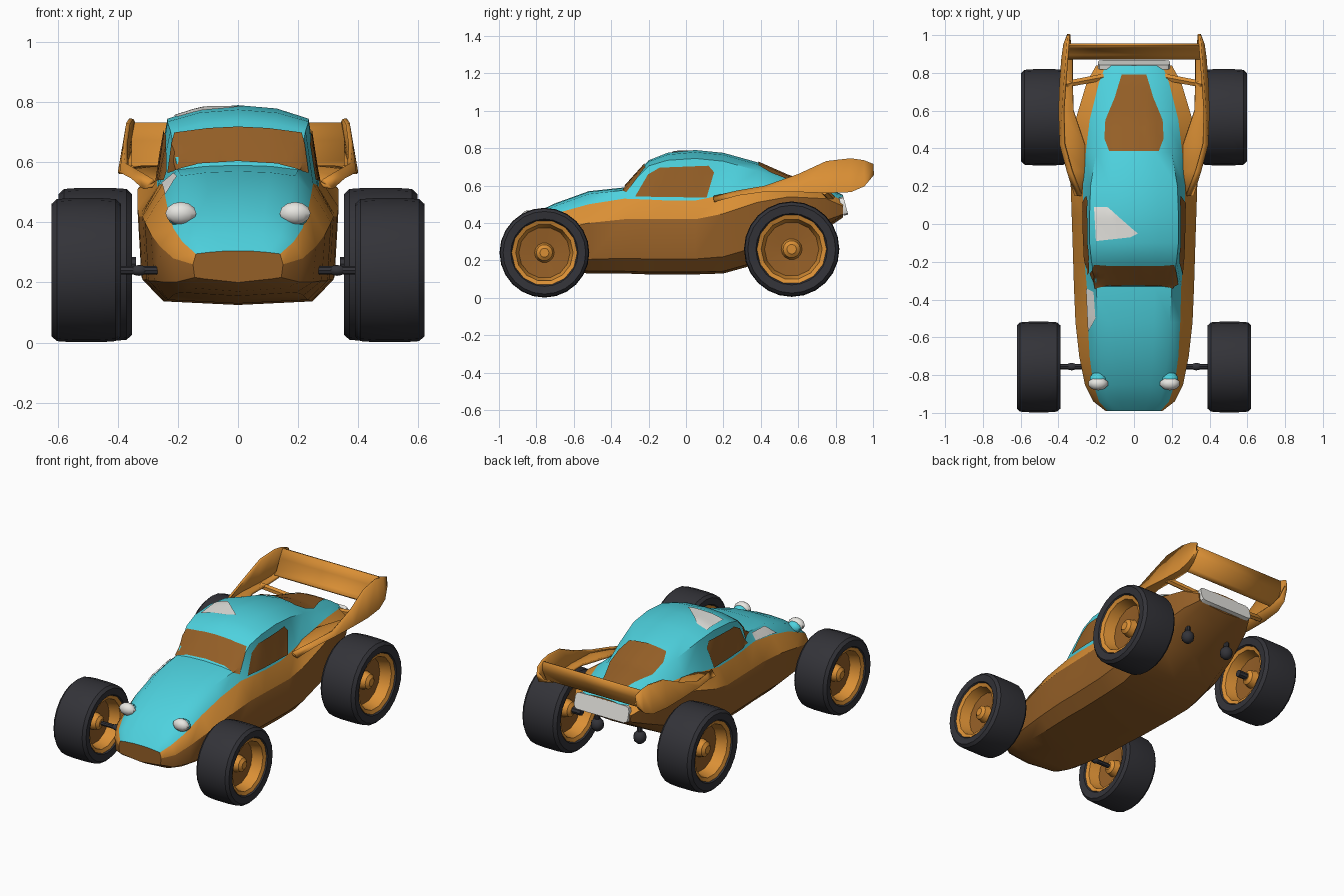
import bpy, bmesh, math
from mathutils import Vector, Matrix
from mathutils.bvhtree import BVHTree

default_cube = bpy.data.objects.get("Cube")
if default_cube:
    bpy.data.objects.remove(default_cube, do_unlink=True)


def make_material(name, rgb):
    mat = bpy.data.materials.new(name)
    mat.use_nodes = True
    colour = (*rgb, 1)
    mat.diffuse_color = colour
    mat.node_tree.nodes["Principled BSDF"].inputs["Base Color"].default_value = colour
    return mat


orange = make_material("orange paint", (0.7, 0.275, 0.035))
brown = make_material("brown paint", (0.3, 0.115, 0.02))
teal = make_material("teal paint", (0.075, 0.64, 0.73))
rubber = make_material("dark rubber", (0.033, 0.033, 0.04))
white = make_material("off white", (0.82, 0.81, 0.77))


def add_object(name, bm, mats, angle=35, outward=True):
    """Turn a bmesh into a shaded object."""
    if outward:
        bmesh.ops.recalc_face_normals(bm, faces=bm.faces)
    mesh = bpy.data.meshes.new(name)
    bm.to_mesh(mesh)
    bm.free()
    obj = bpy.data.objects.new(name, mesh)
    bpy.context.collection.objects.link(obj)
    for mat in mats:
        mesh.materials.append(mat)
    bpy.ops.object.select_all(action="DESELECT")
    obj.select_set(True)
    bpy.context.view_layer.objects.active = obj
    bpy.ops.object.shade_smooth_by_angle(angle=math.radians(angle))
    return obj


def bridge(bm, rings, closed=True):
    """Join neighbouring rings of points with quads; yields (face, column)."""
    rows = [[bm.verts.new(p) for p in ring] for ring in rings]
    count = len(rows[0])
    for a, b in zip(rows, rows[1:]):
        for k in range(count if closed else count - 1):
            n = (k + 1) % count
            yield bm.faces.new((a[k], a[n], b[n], b[k])), k
    if closed:
        bm.faces.new(rows[0])
        bm.faces.new(rows[-1])


# Body shell: y, half width, floor z, waist z, shoulder x, z, upper edge x, z, top z
stations = [
    (-.99, .15, .2, .26, .14, .295, .1, .3, .305),
    (-.94, .215, .17, .28, .185, .335, .14, .355, .36),
    (-.85, .26, .155, .32, .215, .38, .16, .42, .435),
    (-.7, .29, .145, .36, .235, .45, .18, .49, .505),
    (-.52, .31, .13, .4, .245, .5, .19, .555, .57),
    (-.33, .318, .13, .42, .25, .53, .2, .575, .59),
    (-.2, .322, .125, .42, .262, .525, .225, .705, .735),
    (-.1, .325, .125, .42, .267, .52, .235, .735, .775),
    (.05, .33, .125, .42, .27, .52, .235, .745, .79),
    (.2, .335, .13, .45, .27, .55, .23, .73, .775),
    (.38, .335, .18, .51, .255, .58, .2, .68, .725),
    (.55, .31, .26, .54, .235, .59, .17, .62, .65),
    (.75, .25, .37, .53, .185, .56, .14, .575, .59),
    (.84, .2, .43, .49, .15, .52, .12, .54, .55),
]


def body_ring(y, w, floor, waist, xs, zs, xu, zu, top):
    low = floor + (waist - floor) * 0.28
    half = [(0, floor), (w * .75, floor + .012), (w * .96, low), (w, waist),
            (xs, zs), (xu, zu), (xu * .55, zu + (top - zu) * .75), (0, top)]
    full = half + [(-x, z) for x, z in half[-2:0:-1]]
    return [(x, y, z) for x, z in full]


# Brown below the waist, orange shoulder, teal on top
bm = bmesh.new()
for face, column in bridge(bm, [body_ring(*s) for s in stations]):
    face.material_index = 2 if 4 <= column <= 9 else 1 if column in (3, 10) else 0
bmesh.ops.recalc_face_normals(bm, faces=bm.faces)
body_tree = BVHTree.FromBMesh(bm)
add_object("body_shell", bm, [brown, orange, teal])


def plate(name, outline, mat, place, direction):
    """Thin painted panel: a flat outline projected onto the body."""
    direction = Vector(direction)
    bm = bmesh.new()
    bm.faces.new([bm.verts.new((u, v, 0)) for u, v in outline])
    for axis in (0, 1):
        normal = Vector((1 - axis, axis, 0))
        for step in range(-30, 31):
            geom = bm.verts[:] + bm.edges[:] + bm.faces[:]
            bmesh.ops.bisect_plane(bm, geom=geom, plane_co=normal * step * 0.03,
                                   plane_no=normal)
    bmesh.ops.triangulate(bm, faces=bm.faces)
    for vert in bm.verts:
        start = Vector(place(vert.co.x, vert.co.y))
        hit, normal, _, _ = body_tree.ray_cast(start, direction)
        vert.co = hit + normal * 0.006 if hit else start + direction * 2
    bm.normal_update()
    flipped = [f for f in bm.faces if f.normal.dot(direction) > 0]
    bmesh.ops.reverse_faces(bm, faces=flipped)
    add_object(name, bm, [mat], outward=False)


def symmetric(points):
    return points + [(-x, v) for x, v in reversed(points) if x]


def from_top(u, v):
    return (u, v, 2)


# Windows
plate("windscreen", symmetric([(0, .6), (.13, .592), (.23, .562), (.212, .695),
                               (.1, .71), (0, .715)]),
      brown, lambda u, v: (u, -2, v), (0, 1, 0))
plate("rear_window", symmetric([(.13, .385), (.155, .45), (.15, .55), (.1, .67), (.065, .79)]),
      brown, from_top, (0, 0, -1))
side_outline = [(-.27, .54), (-.2, .66), (-.14, .695), (.12, .705), (.15, .67), (.11, .535)]
for side, label in ((1, "left"), (-1, "right")):
    plate(label + "_window", side_outline, brown,
          lambda u, v: (side * 2, u, v), (-side, 0, 0))

# Pale paint patches
plate("roof_patch", [(-.21, .09), (-.14, .09), (.02, -.05), (-.02, -.07), (-.2, -.09)],
      white, from_top, (0, 0, -1))
plate("hood_patch", [(-.25, -.34), (-.21, -.36), (-.2, -.5), (-.24, -.57)],
      white, from_top, (0, 0, -1))


def lathe(name, profile, radius, half_width, centre, mats, segments=24):
    """Spin (radius, width) fractions about the x axis; a second colour fills the dish floor."""
    centre = Vector(centre)
    bm = bmesh.new()
    rings = []
    for k in range(segments):
        a = math.tau * k / segments
        rings.append([centre + Vector((x * half_width, r * radius * math.cos(a),
                      r * radius * math.sin(a))) for r, x in profile])
    list(bridge(bm, rings + [rings[0]]))
    caps = [f for f in bm.faces if len(f.verts) > 4]
    bmesh.ops.delete(bm, geom=caps, context="FACES_ONLY")
    bmesh.ops.remove_doubles(bm, verts=bm.verts, dist=0.0005)
    bm.normal_update()
    for face in bm.faces:
        reach = (face.calc_center_median() - centre).yz.length / radius
        if len(mats) > 1 and abs(face.normal.x) > .7 and .25 < reach < .6:
            face.material_index = 1
    add_object(name, bm, mats)


def rod(name, start, end, radius, mat, sides=8):
    start, end = Vector(start), Vector(end)
    axis = end - start
    turn = axis.to_track_quat("Z", "Y").to_matrix().to_4x4()
    bm = bmesh.new()
    bmesh.ops.create_cone(bm, cap_ends=True, segments=sides, radius1=radius,
                          radius2=radius, depth=axis.length,
                          matrix=Matrix.Translation((start + end) / 2) @ turn)
    add_object(name, bm, [mat])


def ball(name, centre, size, mat):
    bm = bmesh.new()
    bmesh.ops.create_uvsphere(bm, u_segments=10, v_segments=6, radius=1,
                              matrix=Matrix.Translation(centre) @ Matrix.Diagonal((*size, 1)))
    add_object(name, bm, [mat])


tyre_half = [(.7, .8), (.75, .96), (.92, 1), (.985, .85), (1, .4)]
rim_half = [(.73, .9), (.64, .82), (.57, .25), (.22, .18), (.18, .5), (.1, .62), (0, .62)]
tyre_profile = tyre_half + [(r, -x) for r, x in reversed(tyre_half)]
rim_profile = rim_half[::-1] + [(r, -x) for r, x in rim_half]

# Wing side: y, inner x, outer x, lower z, top x, top z
wing_stations = [
    (.15, .26, .31, .515, .28, .54),
    (.28, .26, .35, .55, .33, .57),
    (.42, .26, .388, .57, .37, .595),
    (.6, .32, .395, .57, .375, .66),
    (.75, .325, .39, .565, .365, .73),
    (.88, .325, .38, .57, .355, .745),
    (.95, .335, .37, .6, .35, .735),
    (1, .34, .35, .66, .345, .715),
]


def add_sheet(name, rings, mat):
    bm = bmesh.new()
    list(bridge(bm, rings, closed=False))
    obj = add_object(name, bm, [mat])
    solid = obj.modifiers.new("thickness", "SOLIDIFY")
    solid.thickness = 0.014
    solid.offset = 0


for side, label in ((1, "left_"), (-1, "right_")):
    # Wheels
    for end, centre, radius, half in (("front_", (.505 * side, -.757, .241), .24, .115),
                                      ("rear_", (.475 * side, .565, .26), .255, .122)):
        lathe(label + end + "tyre", tyre_profile, radius, half, centre, [rubber])
        lathe(label + end + "rim", rim_profile, radius, half, centre, [orange, brown], 14)
    # Axles and rear mounts
    rod(label + "front_axle", (.2 * side, -.755, .24), (.47 * side, -.755, .24), .014, rubber)
    ball(label + "axle_joint", (.33 * side, -.755, .24), (.03, .02, .018), rubber)
    rod(label + "rear_stub", (.34 * side, .565, .262), (.45 * side, .565, .262), .022, rubber)
    rod(label + "rear_mount", (.15 * side, .68, .27), (.15 * side, .68, .36), .016, rubber)
    ball(label + "mount_knob", (.15 * side, .68, .28), (.04, .04, .042), rubber)
    # Headlights
    ball(label + "headlight_housing", (.19 * side, -.82, .42), (.046, .036, .036), teal)
    ball(label + "headlight", (.19 * side, -.845, .43), (.054, .036, .038), white)
    # Wing side plate and strut
    add_sheet(label + "wing_plate",
              [[(xi * side, y, zl + .012), (xo * side, y, zl), (xt * side, y, zt)]
               for y, xi, xo, zl, xt, zt in wing_stations], orange)
    rod(label + "wing_strut", (.15 * side, .78, .53), (.36 * side, .74, .57), .02, orange, 6)

# Wing blade across the tail
blade = [(.875, .585), (.9, .6), (.935, .67), (.95, .73)]
add_sheet("wing_blade", [[(x, y, z) for y, z in blade] for x in (-.355, 0, .355)], orange)

# Tail panel
bm = bmesh.new()
bmesh.ops.create_cube(bm, size=1, matrix=Matrix.Translation((0, .842, .49))
                      @ Matrix.Rotation(math.radians(15), 4, "X")
                      @ Matrix.Diagonal((.38, .025, .1, 1)))
bm.normal_update()
corners = [e for e in bm.edges if abs(e.verts[0].co.x - e.verts[1].co.x) < .01
           and abs(e.verts[0].co.y - e.verts[1].co.y) > .0245 * .9
           and abs(e.verts[0].co.z - e.verts[1].co.z) < .01]
bmesh.ops.bevel(bm, geom=corners, offset=.025, segments=2, affect="EDGES", profile=.5)
add_object("tail_panel", bm, [white])
